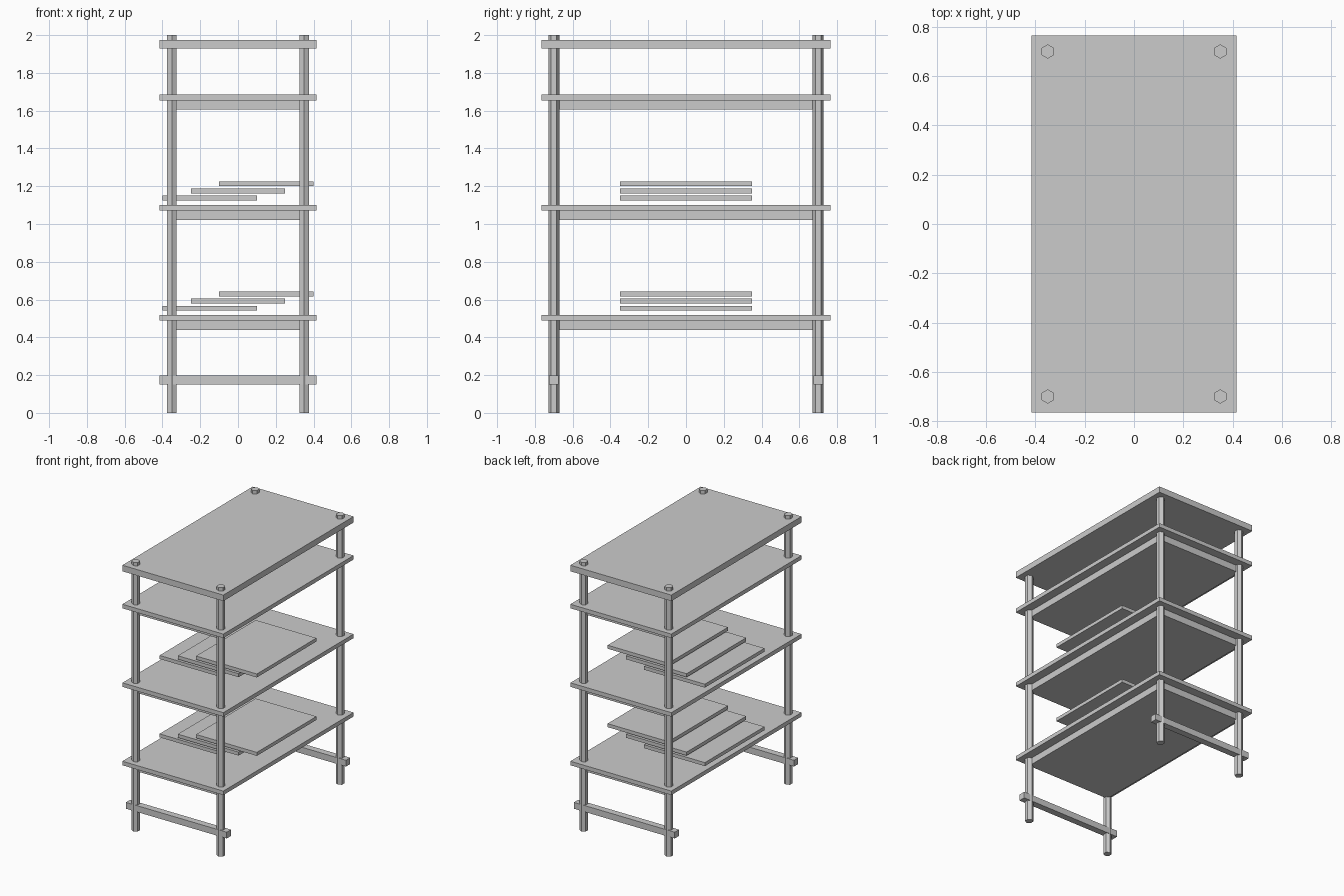
import bpy
import math

cube = bpy.data.objects.get("Cube")
if cube:
    bpy.data.objects.remove(cube, do_unlink=True)

# One plain grey for the whole rack
grey = bpy.data.materials.new("plain grey")
grey.use_nodes = True
grey.diffuse_color = (0.6, 0.6, 0.6, 1)
grey.node_tree.nodes["Principled BSDF"].inputs["Base Color"].default_value = (0.6, 0.6, 0.6, 1)


def finish(name):
    obj = bpy.context.object
    obj.name = name
    obj.data.materials.append(grey)
    return obj


def box(name, x, y, z_low, z_high, width, depth):
    """Box centred on x, y, between two heights."""
    bpy.ops.mesh.primitive_cube_add(size=1, location=(x, y, (z_low + z_high) / 2))
    obj = finish(name)
    obj.scale = (width, depth, z_high - z_low)
    bpy.ops.object.transform_apply(location=False, rotation=False, scale=True)
    return obj


POST_X, POST_Y = 0.35, 0.70
WIDTH, DEPTH = 0.83, 1.53

# Hexagonal posts, with a corner facing front and back
for side, sx in (("left", 1), ("right", -1)):
    for end, sy in (("front", -1), ("back", 1)):
        bpy.ops.mesh.primitive_cylinder_add(
            vertices=6, radius=0.029, depth=2,
            location=(sx * POST_X, sy * POST_Y, 1))
        finish(f"{end}_{side}_post")

# Thick top board
box("top_board", 0, 0, 1.93, 1.975, WIDTH, DEPTH)

# Shelves, each on a smaller support slab
for name, z in (("lower", 0.488), ("middle", 1.071), ("upper", 1.655)):
    box(f"{name}_shelf", 0, 0, z, z + 0.03, WIDTH, DEPTH)
    box(f"{name}_shelf_support", 0, 0, z - 0.05, z, 2 * POST_X, 2 * POST_Y)

# Foot rails across the front and back posts
for end, sy in (("front", -1), ("back", 1)):
    box(f"{end}_rail", 0, sy * POST_Y, 0.15, 0.197, WIDTH, 0.05)

# Staggered, floating panels above the two lower shelves
for name, base in (("lower", 0.541), ("middle", 1.124)):
    for i in range(3):
        z = base + 0.038 * i
        box(f"{name}_panel_{i + 1}", -0.15 + 0.15 * i, 0, z, z + 0.026, 0.5, 0.7)
